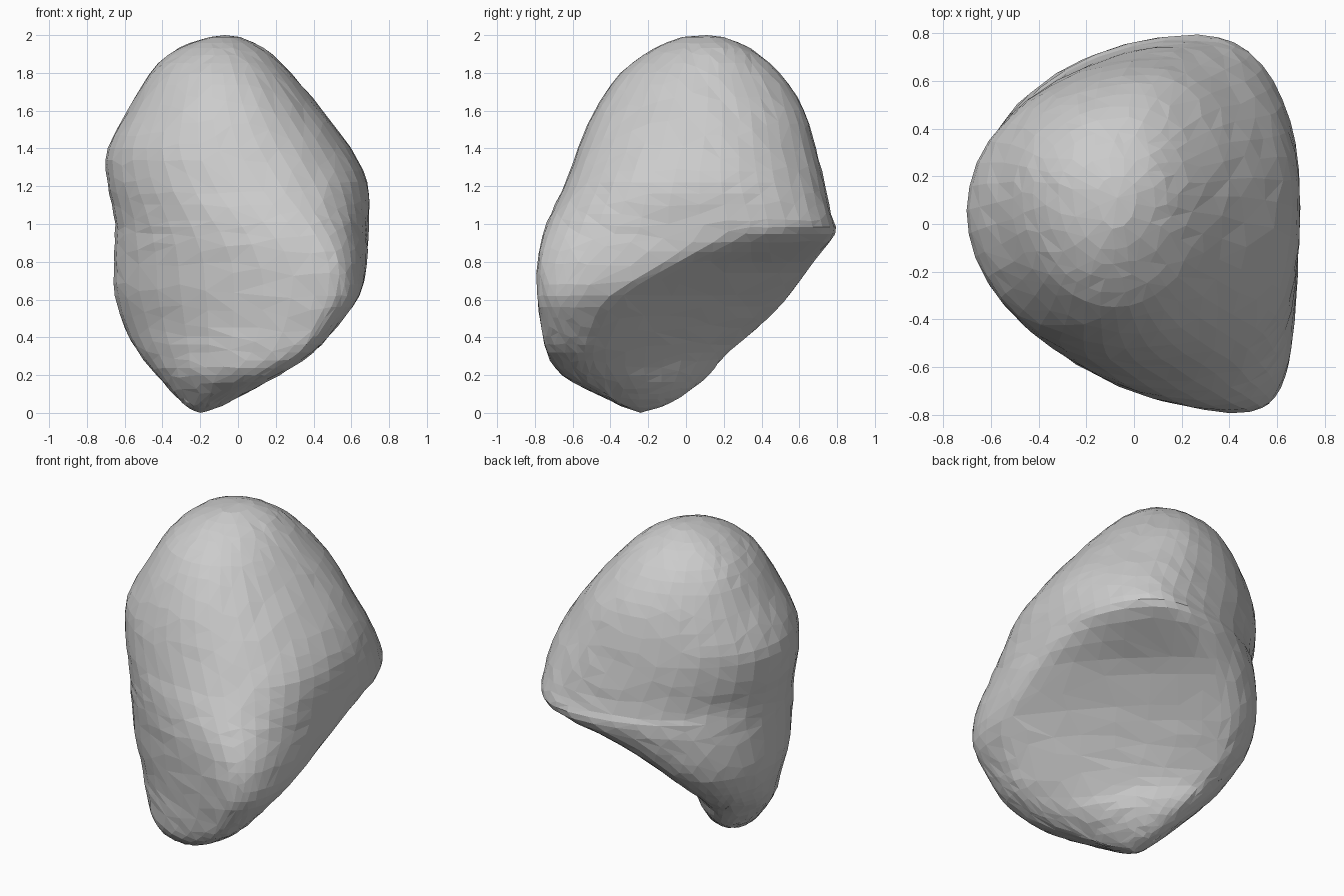
import bpy, bmesh, math, random

if "Cube" in bpy.data.objects:
    bpy.data.objects.remove(bpy.data.objects["Cube"])

random.seed(4)

# Horizontal sections: z, left x/y, right x/y, front x/y, back x/y
SECTIONS = [
    (0.01, -0.23, -0.24, -0.16, -0.24, -0.20, -0.27, -0.20, -0.21),
    (0.04, -0.28, -0.24, -0.08, -0.32, -0.19, -0.35, -0.21, -0.11),
    (0.10, -0.34, -0.20, 0.03, -0.40, -0.10, -0.47, -0.24, 0.00),
    (0.20, -0.43, -0.14, 0.22, -0.50, 0.10, -0.66, -0.28, 0.12),
    (0.32, -0.53, -0.04, 0.40, -0.54, 0.28, -0.74, -0.34, 0.22),
    (0.45, -0.60, 0.04, 0.52, -0.50, 0.36, -0.765, -0.36, 0.38),
    (0.62, -0.655, 0.05, 0.65, -0.40, 0.42, -0.79, -0.26, 0.55),
    (0.80, -0.66, 0.04, 0.685, -0.08, 0.41, -0.79, -0.05, 0.68),
    (0.95, -0.655, 0.04, 0.69, 0.10, 0.32, -0.76, 0.26, 0.795),
    (1.05, -0.66, 0.04, 0.695, 0.08, 0.23, -0.72, 0.27, 0.77),
    (1.22, -0.695, 0.05, 0.69, 0.08, 0.10, -0.64, 0.20, 0.735),
    (1.40, -0.695, 0.06, 0.60, 0.10, 0.00, -0.575, 0.12, 0.69),
    (1.60, -0.585, 0.09, 0.45, 0.12, -0.05, -0.49, 0.05, 0.63),
    (1.80, -0.47, 0.12, 0.28, 0.12, -0.08, -0.35, -0.03, 0.50),
    (1.93, -0.32, 0.14, 0.14, 0.13, -0.10, -0.17, -0.08, 0.34),
    (1.99, -0.15, 0.12, 0.01, 0.12, -0.08, -0.02, -0.07, 0.20),
]
PER_QUARTER = 10
STEPS = 3


def catmull(a, b, c, d, t):
    return tuple(0.5 * (2 * q + (r - p) * t + (2 * p - 5 * q + 4 * r - s) * t * t
                        + (3 * q - p - 3 * r + s) * t ** 3)
                 for p, q, r, s in zip(a, b, c, d))


def ramp(z, pairs):
    for (z0, v0), (z1, v1) in zip(pairs, pairs[1:]):
        if z <= z1:
            return v0 + (v1 - v0) * max(0, (z - z0) / (z1 - z0))
    return pairs[-1][1]


def ring(sec):
    # Four superellipse quarters joining the extreme points of one section
    z, lx, ly, rx, ry, fx, fy, bx, by = sec
    back_right = ramp(z, [(0, 1.8), (0.25, 1.25), (0.65, 1.18), (0.82, 1.2),
                          (0.95, 2.1), (1.05, 2.35), (1.2, 2.05), (1.4, 1.9), (2, 2)])
    back_left = ramp(z, [(0, 2), (0.3, 2.1), (0.6, 2.2), (0.9, 2.1), (1.1, 2), (2, 2)])
    front_left = ramp(z, [(0, 1.75), (0.3, 1.7), (0.8, 1.8), (1.2, 1.95), (2, 2)])
    front_right = ramp(z, [(0, 2), (0.3, 2.3), (0.5, 2.8), (0.8, 2.9), (1.1, 2.5),
                           (1.6, 2.1), (2, 2)])
    quarters = [((rx, ry), (bx, by), (bx, ry), back_right),
                ((bx, by), (lx, ly), (bx, ly), back_left),
                ((lx, ly), (fx, fy), (fx, ly), front_left),
                ((fx, fy), (rx, ry), (fx, ry), front_right)]
    pts = []
    for p, q, c, n in quarters:
        for i in range(PER_QUARTER):
            a = math.pi / 2 * i / PER_QUARTER
            u, v = math.cos(a) ** (2 / n), math.sin(a) ** (2 / n)
            pts.append((c[0] + (p[0] - c[0]) * u + (q[0] - c[0]) * v,
                        c[1] + (p[1] - c[1]) * u + (q[1] - c[1]) * v, z))
    return pts


# Boulder: smooth loft through the sections, closed at both ends
rows = []
last = len(SECTIONS) - 1
for i in range(last):
    quad = [SECTIONS[min(max(k, 0), last)] for k in range(i - 1, i + 3)]
    rows += [ring(catmull(*quad, s / STEPS)) for s in range(STEPS)]
rows.append(ring(SECTIONS[-1]))

bm = bmesh.new()
loops = [[bm.verts.new(p) for p in row] for row in rows]
count = 4 * PER_QUARTER
for lo, hi in zip(loops, loops[1:]):
    for j in range(count):
        k = (j + 1) % count
        bm.faces.new((lo[j], lo[k], hi[k], hi[j]))
for loop, tip in ((loops[0], (-0.2, -0.24, 0)), (loops[-1], (-0.07, 0.11, 2))):
    centre = bm.verts.new(tip)
    for j in range(count):
        bm.faces.new((loop[j], loop[(j + 1) % count], centre))

# Slight chipping, then irregular flat facets
body = [v for l in loops[3:-3] for v in l]
for _ in range(2):
    bmesh.ops.smooth_vert(bm, verts=body, factor=0.4,
                          use_axis_x=True, use_axis_y=True, use_axis_z=True)
bmesh.ops.recalc_face_normals(bm, faces=bm.faces[:])
bm.normal_update()
for v in body:
    v.co += v.normal * random.uniform(-0.002, 0.004)
bmesh.ops.triangulate(bm, faces=bm.faces[:])

mesh = bpy.data.meshes.new("boulder")
bm.to_mesh(mesh)
bm.free()
boulder = bpy.data.objects.new("boulder", mesh)
bpy.context.collection.objects.link(boulder)
mod = boulder.modifiers.new("facets", 'DECIMATE')
mod.ratio = 0.6
